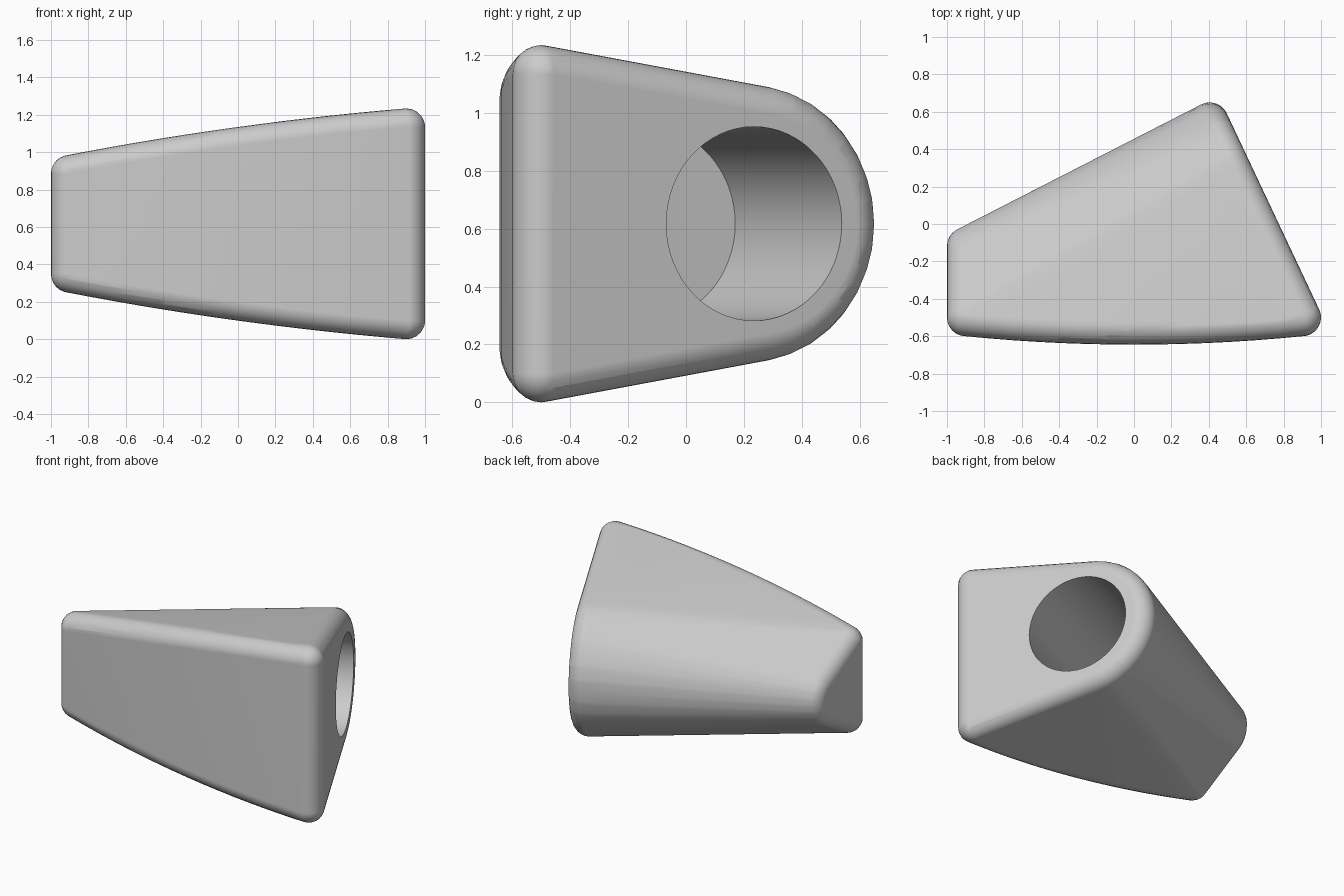
import bpy
import bmesh
import math
from mathutils import Vector

if "Cube" in bpy.data.objects:
    bpy.data.objects.remove(bpy.data.objects["Cube"])

MID_Z = 0.617      # height of the symmetry plane
FILLET = 0.1       # radius of every rounded edge

grey = bpy.data.materials.new("light_grey")
grey.diffuse_color = (0.6, 0.6, 0.6, 1.0)
grey.use_nodes = True
grey.node_tree.nodes["Principled BSDF"].inputs["Base Color"].default_value = grey.diffuse_color


def end_section(origin, direction, half, length, r, steps=16):
    """Fillet centres of a tapered D: straight front, round back."""
    u0 = length - r
    taper = math.acos(r / math.hypot(u0, half)) - math.atan2(u0, half)
    limit = math.pi / 2 - taper
    pts = [origin + Vector((0, 0, half)), origin - Vector((0, 0, half))]
    for i in range(steps + 1):
        t = -limit + 2 * limit * i / steps
        pts.append(origin + direction * (u0 + r * math.cos(t))
                   + Vector((0, 0, r * math.sin(t))))
    return pts


def ball(bm, centre, pole, segments=24, rings=12):
    """Points of a fillet sphere whose pole faces along the given axis."""
    side = Vector((0, 0, 1))
    other = pole.cross(side)
    bm.verts.new(centre + pole * FILLET)
    bm.verts.new(centre - pole * FILLET)
    for j in range(1, rings):
        a = math.pi * j / rings
        for i in range(segments):
            b = 2 * math.pi * i / segments
            d = pole * math.cos(a) + (side * math.cos(b) + other * math.sin(b)) * math.sin(a)
            bm.verts.new(centre + d * FILLET)


# Direction of the slanted end: along the face, and out of it
along = Vector((-0.495, 1.05, 0)).normalized()
outward = Vector((along.y, -along.x, 0))
x_axis = Vector((1, 0, 0))

# Body: rounded hull between the small end, the slanted end and a bowed front
bm = bmesh.new()
for p in end_section(Vector((-0.9, -0.5, MID_Z)), Vector((0, 1, 0)), 0.268, 0.382, 0.1):
    ball(bm, p, x_axis)
for p in end_section(Vector((0.9, -0.5, MID_Z)), along, 0.517, 1.161, 0.38):
    ball(bm, p, outward)
STEPS = 14
for i in range(1, STEPS):
    x = -0.9 + 1.8 * i / STEPS
    bow = 1 - (x / 0.9) ** 2
    half = 0.268 + (0.517 - 0.268) * i / STEPS + 0.025 * bow
    for s in (-1, 1):
        ball(bm, Vector((x, -0.5 - 0.045 * bow, MID_Z + s * half)), x_axis)
bmesh.ops.convex_hull(bm, input=bm.verts[:])
bmesh.ops.delete(bm, geom=[v for v in bm.verts if not v.link_faces], context='VERTS')
bmesh.ops.dissolve_limit(bm, angle_limit=math.radians(0.3), verts=bm.verts[:], edges=bm.edges[:])
bmesh.ops.recalc_face_normals(bm, faces=bm.faces[:])
mesh = bpy.data.meshes.new("body")
bm.to_mesh(mesh)
bm.free()
mesh.materials.append(grey)
body = bpy.data.objects.new("body", mesh)
bpy.context.collection.objects.link(body)

# Blind round bore, square to the slanted end
DEPTH, EXTRA = 0.863, 0.2
mouth = Vector((0.664, 0.235, MID_Z))
bpy.ops.mesh.primitive_cylinder_add(
    vertices=64, radius=0.335, depth=DEPTH + EXTRA,
    location=mouth - outward * (DEPTH - EXTRA) / 2,
    rotation=outward.to_track_quat('Z', 'Y').to_euler())
cutter = bpy.context.object
cutter.name = "bore_cutter"
cutter.hide_render = True
cutter.data.materials.append(grey)

bpy.ops.object.select_all(action='DESELECT')
body.select_set(True)
bpy.context.view_layer.objects.active = body
bore = body.modifiers.new("bore", 'BOOLEAN')
bore.operation = 'DIFFERENCE'
bore.solver = 'EXACT'
bore.object = cutter
bpy.ops.object.modifier_apply(modifier=bore.name)
bpy.data.objects.remove(cutter)

# Smooth fillets with flat-looking broad faces
bpy.ops.object.shade_smooth_by_angle(angle=math.radians(35))
weighted = body.modifiers.new("weighted_normals", 'WEIGHTED_NORMAL')
weighted.keep_sharp = True
